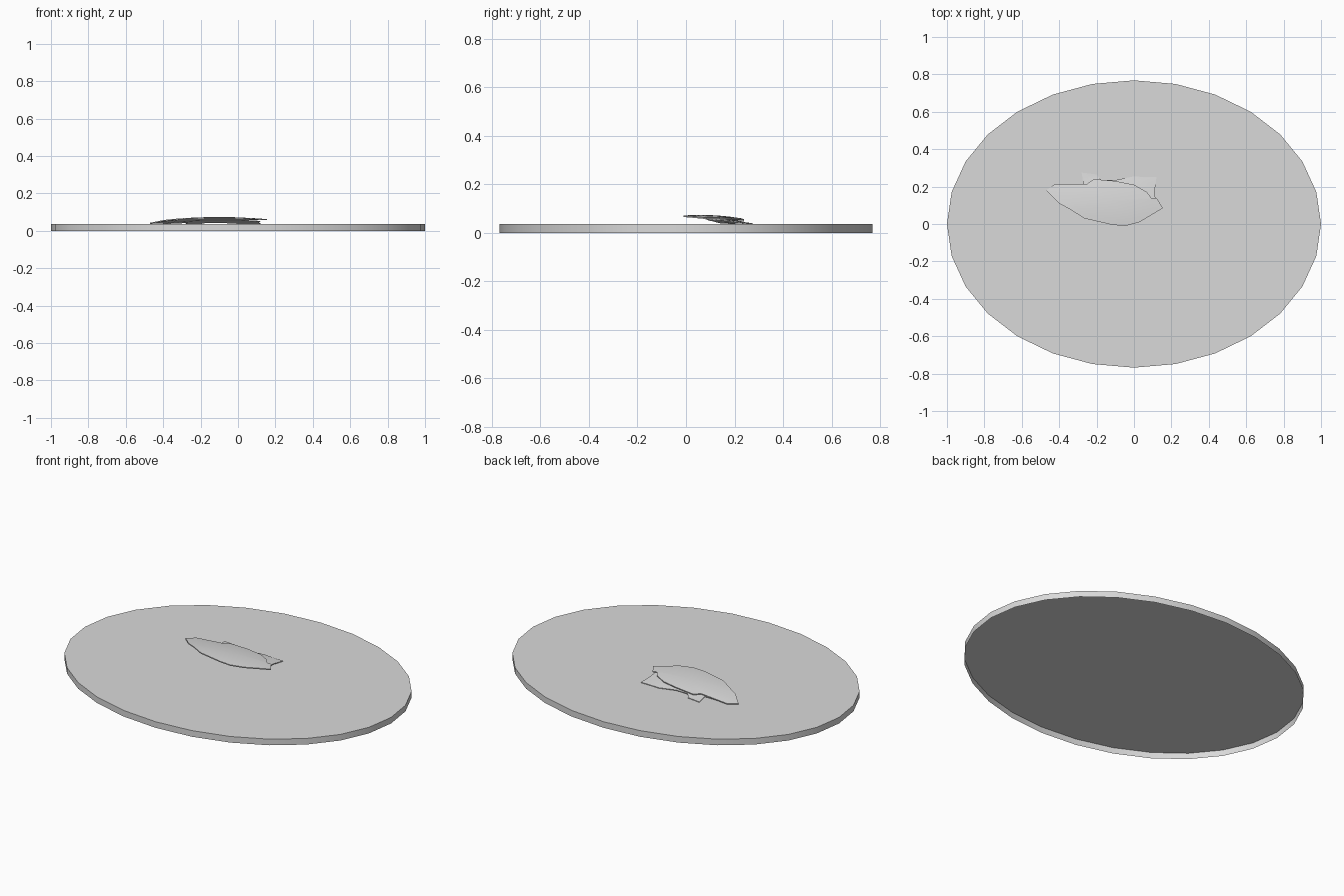
import bpy, bmesh
from math import cos, sin, pi

if "Cube" in bpy.data.objects:
    bpy.data.objects.remove(bpy.data.objects["Cube"], do_unlink=True)

grey = bpy.data.materials.new("light grey")
grey.use_nodes = True
grey.diffuse_color = (0.7, 0.7, 0.7, 1)
grey.node_tree.nodes["Principled BSDF"].inputs["Base Color"].default_value = grey.diffuse_color

DISC_TOP = 0.036


def add_object(name, bm, thickness=0):
    """Make a smooth object with sharp edges kept, optionally thickened downward."""
    mesh = bpy.data.meshes.new(name)
    bm.to_mesh(mesh)
    bm.free()
    mesh.materials.append(grey)
    obj = bpy.data.objects.new(name, mesh)
    bpy.context.collection.objects.link(obj)
    bpy.ops.object.select_all(action="DESELECT")
    obj.select_set(True)
    bpy.context.view_layer.objects.active = obj
    if thickness:
        solid = obj.modifiers.new("thickness", "SOLIDIFY")
        solid.thickness = thickness
        solid.offset = -1
        bpy.ops.object.modifier_apply(modifier=solid.name)
    bpy.ops.object.shade_smooth_by_angle(angle=pi / 6)


def dome(x, y, drop):
    """Gentle dome that falls away to the back and both ends."""
    z = 0.074 - 0.5 * (y - 0.06) ** 2 - 0.17 * (x + 0.1) ** 2 - drop
    return max(z, DISC_TOP + 0.004)


def shell(name, outline, centre, drop, thickness, rings=6):
    """Thin curved sheet: rings of faces from a centre point to a jagged outline."""
    bm = bmesh.new()
    cx, cy = centre
    hub = bm.verts.new((cx, cy, dome(cx, cy, drop)))
    previous = None
    count = len(outline)
    for r in range(1, rings + 1):
        ring = []
        for px, py in outline:
            x = cx + (px - cx) * r / rings
            y = cy + (py - cy) * r / rings
            ring.append(bm.verts.new((x, y, dome(x, y, drop))))
        for i in range(count):
            j = (i + 1) % count
            if previous:
                bm.faces.new((previous[i], previous[j], ring[j], ring[i]))
            else:
                bm.faces.new((hub, ring[j], ring[i]))
        previous = ring
    # Turn every face upward
    for face in bm.faces:
        face.normal_update()
        if face.normal.z < 0:
            face.normal_flip()
    add_object(name, bm, thickness)


# Oval base: a flat lid with a rim, open underneath
SIDES = 28
bm = bmesh.new()
lower, upper = [[bm.verts.new((cos(2 * pi * i / SIDES), 0.768 * sin(2 * pi * i / SIDES), z))
                 for i in range(SIDES)] for z in (0, DISC_TOP)]
bm.faces.new(upper)
for i in range(SIDES):
    j = (i + 1) % SIDES
    bm.faces.new((lower[i], lower[j], upper[j], upper[i]))
add_object("oval_base", bm)

# Broken upper shell
shell("upper_shell",
      [(-.47, .18), (-.42, .215), (-.25, .215), (-.215, .24), (-.1, .23), (0, .21), (.07, .17),
       (.095, .135), (.12, .14), (.155, .085), (.03, .01), (-.045, -.01), (-.115, -.005),
       (-.265, .03), (-.345, .08), (-.4, .11)],
      (-.12, .12), 0, 0.006)

# Lower shell with jagged flaps showing behind
shell("lower_shell",
      [(-.4, .14), (-.4, .2), (-.27, .21), (-.28, .275), (-.2, .265), (-.175, .235), (-.1, .235),
       (0, .255), (.06, .25), (.12, .25), (.11, .17), (.12, .1), (0, .08), (-.2, .08)],
      (-.12, .16), 0.012, 0.004)
